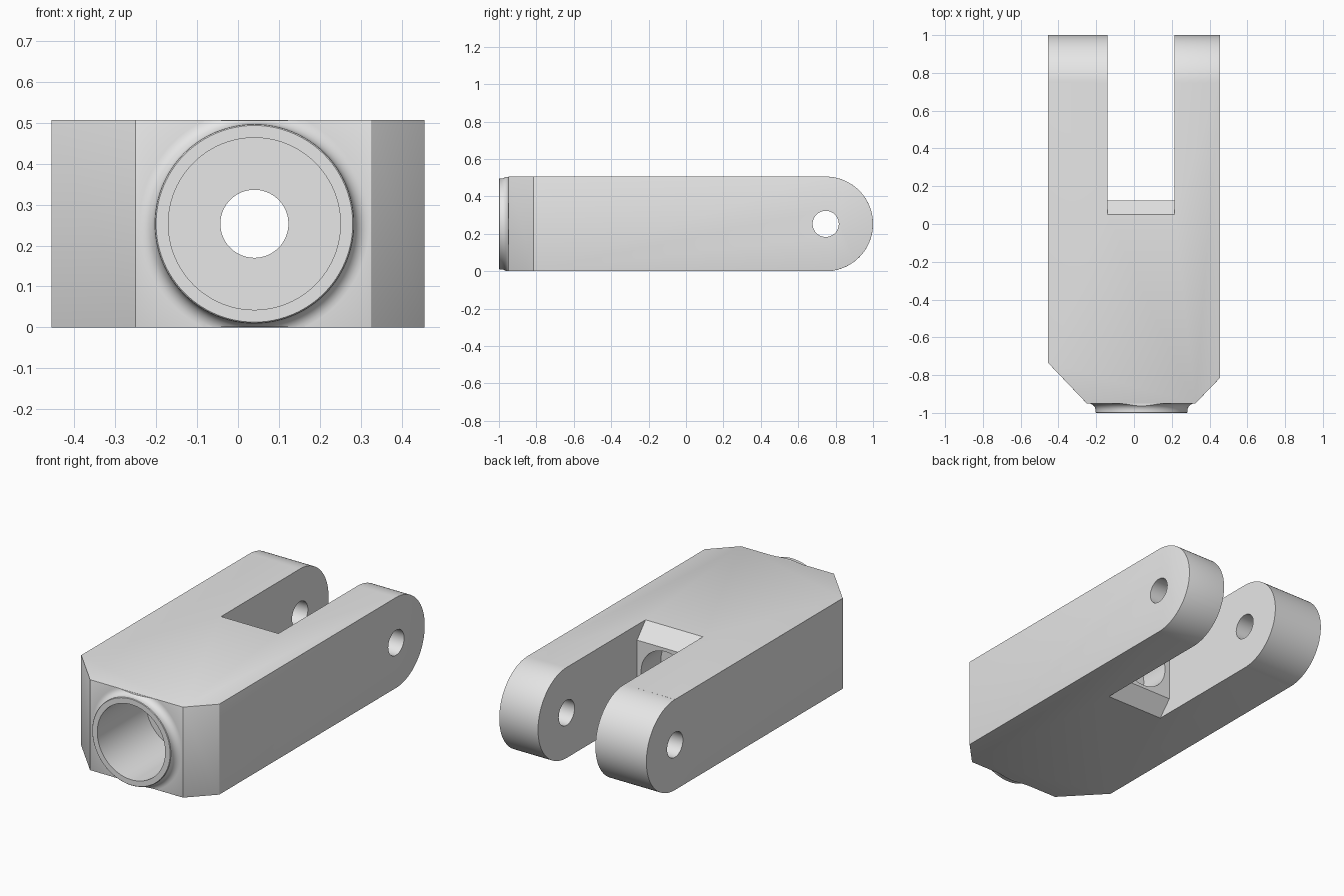
import bpy, bmesh, math
from mathutils import Vector

cube = bpy.data.objects.get("Cube")
if cube:
    bpy.data.objects.remove(cube, do_unlink=True)

WIDTH, HEIGHT = 0.455, 0.506       # half width, full height
MID = HEIGHT / 2
PIN_Y = 1 - MID                    # centre of the rounded prong ends
BORE_X = 0.04                      # axis of the collar and bore
FACE_Y = -0.95                     # flat front face

metal = bpy.data.materials.new("plain_grey")
metal.use_nodes = True
metal.diffuse_color = (0.8, 0.8, 0.8, 1)
metal.node_tree.nodes["Principled BSDF"].inputs["Base Color"].default_value = (0.8, 0.8, 0.8, 1)


def finish(bm, name):
    bmesh.ops.recalc_face_normals(bm, faces=bm.faces)
    mesh = bpy.data.meshes.new(name)
    bm.to_mesh(mesh)
    bm.free()
    mesh.materials.append(metal)
    obj = bpy.data.objects.new(name, mesh)
    bpy.context.collection.objects.link(obj)
    return obj


def side_prism(points, x0, x1):
    """Side outline of (y, z) points, extruded along x."""
    bm = bmesh.new()
    face = bm.faces.new([bm.verts.new((x0, y, z)) for y, z in points])
    out = bmesh.ops.extrude_face_region(bm, geom=[face])
    moved = [v for v in out["geom"] if isinstance(v, bmesh.types.BMVert)]
    bmesh.ops.translate(bm, verts=moved, vec=(x1 - x0, 0, 0))
    return bm


def lathe_y(profile, steps=96):
    """Solid of (radius, y) rings around the bore axis, capped at both ends."""
    bm = bmesh.new()
    rings = []
    for r, y in profile:
        angles = [math.tau * i / steps for i in range(steps)]
        rings.append([bm.verts.new((BORE_X + r * math.cos(a), y, MID + r * math.sin(a)))
                      for a in angles])
    for a, b in zip(rings, rings[1:]):
        for i in range(steps):
            j = (i + 1) % steps
            bm.faces.new((a[i], a[j], b[j], b[i]))
    bm.faces.new(rings[0])
    bm.faces.new(rings[-1])
    return bm


def slice_off(bm, point, normal):
    """Cut away everything on the normal's side and cap the opening."""
    geom = bm.verts[:] + bm.edges[:] + bm.faces[:]
    bmesh.ops.bisect_plane(bm, geom=geom, plane_co=point, plane_no=normal, clear_outer=True)
    bmesh.ops.holes_fill(bm, edges=[e for e in bm.edges if e.is_boundary])
    bmesh.ops.recalc_face_normals(bm, faces=bm.faces)


def combine(target, tool, operation):
    mod = target.modifiers.new(operation.lower(), 'BOOLEAN')
    mod.operation, mod.solver, mod.object = operation, 'EXACT', tool
    bpy.ops.object.select_all(action='DESELECT')
    target.select_set(True)
    bpy.context.view_layer.objects.active = target
    bpy.ops.object.modifier_apply(modifier=mod.name)
    bpy.data.objects.remove(tool, do_unlink=True)


# Body: round-ended bar with two front corner chamfers
outline = [(FACE_Y, HEIGHT), (FACE_Y, 0)]
for i in range(49):
    a = -math.pi / 2 + math.pi * i / 48
    outline.append((PIN_Y + MID * math.cos(a), MID + MID * math.sin(a)))
bm = side_prism(outline, -WIDTH, WIDTH)
bmesh.ops.recalc_face_normals(bm, faces=bm.faces)
for (ax, ay), (bx, by) in (((-WIDTH, -0.735), (-0.25, FACE_Y)),
                           ((0.325, FACE_Y), (WIDTH, -0.815))):
    slice_off(bm, Vector((ax, ay, 0)), Vector((by - ay, ax - bx, 0)))

# Soft outer edges, except on the square-cut end of the wide prong
soft = []
for e in bm.edges:
    c = (e.verts[0].co + e.verts[1].co) / 2
    sharp_end = c.x < 0.01 - WIDTH and (c.y > PIN_Y or abs(c.z - MID) < 0.1)
    if e.calc_face_angle(0) > math.radians(25) and not sharp_end:
        soft.append(e)
bmesh.ops.bevel(bm, geom=soft, offset=0.014, segments=3, profile=0.5,
                affect='EDGES', clamp_overlap=True)
body = finish(bm, "clevis_body")

# Collar with a flared root, trimmed flush with the body
R, FLARE = 0.243, 0.038
profile = [(R - 0.003, -1), (R, -0.997)]
for i in range(7):
    a = math.pi / 2 * i / 6
    profile.append((R + FLARE * (1 - math.cos(a)), FACE_Y - FLARE + FLARE * math.sin(a)))
profile.append((R + FLARE, -0.9))
bm = lathe_y(profile)
bmesh.ops.recalc_face_normals(bm, faces=bm.faces)
slice_off(bm, Vector((0, 0, HEIGHT - 0.001)), Vector((0, 0, 1)))
slice_off(bm, Vector((0, 0, 0.001)), Vector((0, 0, -1)))
combine(body, finish(bm, "collar"), 'UNION')

# Fork slot with sloped upper and lower edges on its end wall
slot = [(0.05, -0.1), (0.05, 0), (0.125, 0.085), (0.125, HEIGHT - 0.085),
        (0.05, HEIGHT), (0.05, 0.6), (1.1, 0.6), (1.1, -0.1)]
combine(body, finish(side_prism(slot, -0.14, 0.215), "slot_cutter"), 'DIFFERENCE')

# Stepped bore: wide front socket, narrow middle, recess behind
bore = [(0.21, -1.1), (0.21, -0.57), (0.083, -0.57), (0.083, -0.05),
        (0.15, -0.05), (0.15, 0.2)]
combine(body, finish(lathe_y(bore), "bore_cutter"), 'DIFFERENCE')

# Pin hole through both prongs
ring = [(PIN_Y + 0.07 * math.cos(math.tau * i / 48), MID + 0.07 * math.sin(math.tau * i / 48))
        for i in range(48)]
combine(body, finish(side_prism(ring, -0.6, 0.6), "pin_hole_cutter"), 'DIFFERENCE')

body.select_set(True)
bpy.context.view_layer.objects.active = body
bpy.ops.object.shade_smooth_by_angle(angle=math.radians(32))
